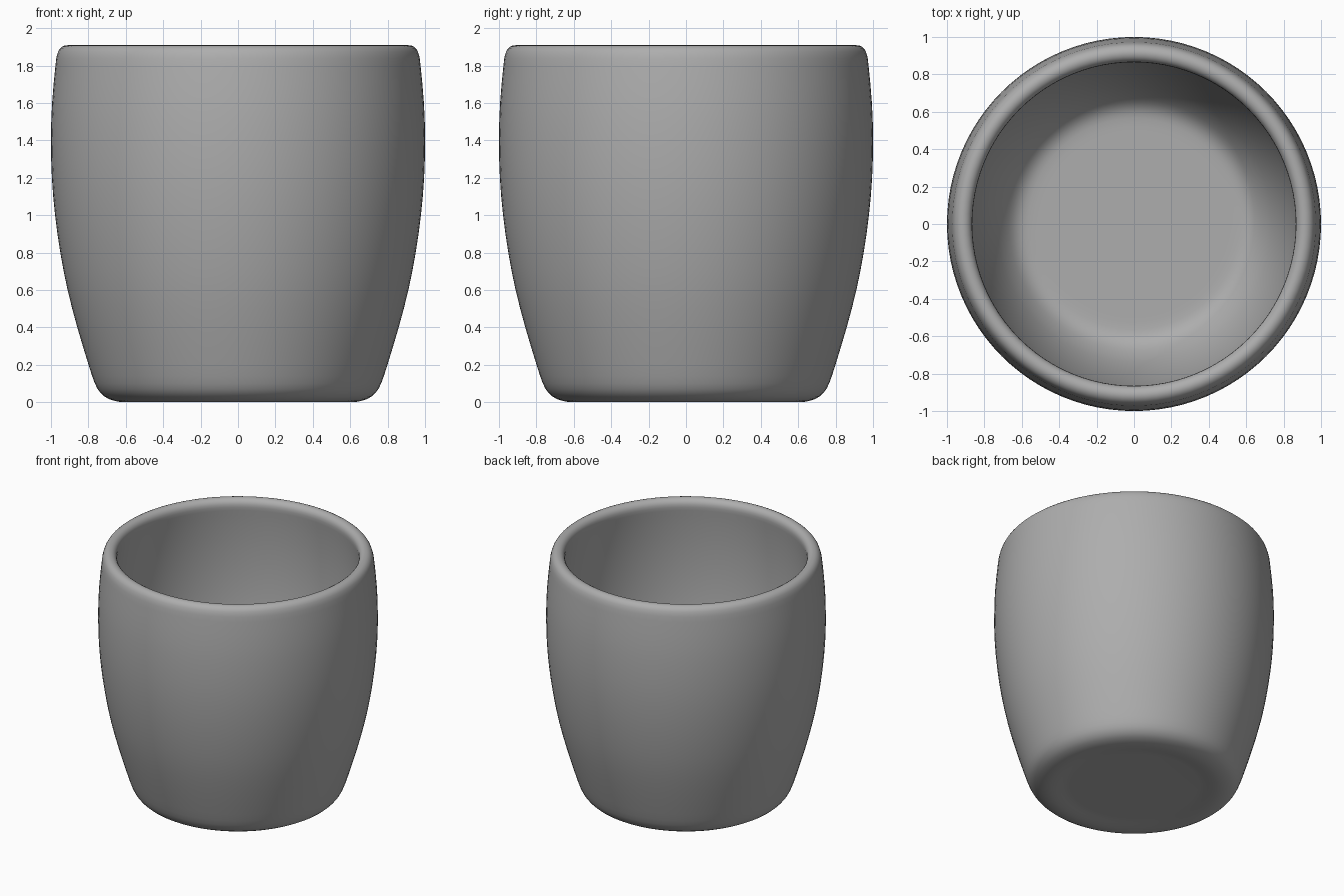
import bpy, bmesh, math
from mathutils import Vector

if "Cube" in bpy.data.objects:
    bpy.data.objects.remove(bpy.data.objects["Cube"])

SEGMENTS = 96

# Half section (radius, height): base, outer wall, rolled rim, inner wall, floor
PROFILE = [
    (0.46, 0.012), (0.50, 0.010), (0.56, 0.002), (0.62, 0.0), (0.69, 0.017),
    (0.735, 0.05), (0.765, 0.10), (0.799, 0.20), (0.859, 0.40), (0.911, 0.60),
    (0.950, 0.80), (0.978, 1.00), (0.995, 1.20), (1.0, 1.40), (0.994, 1.60),
    (0.976, 1.80), (0.968, 1.855), (0.953, 1.89), (0.925, 1.908),
    (0.895, 1.905), (0.873, 1.885), (0.865, 1.85), (0.873, 1.78),
    (0.888, 1.60), (0.894, 1.40), (0.889, 1.20), (0.872, 1.00),
    (0.840, 0.80), (0.790, 0.60), (0.735, 0.455), (0.69, 0.375),
    (0.65, 0.325), (0.61, 0.298), (0.565, 0.287), (0.50, 0.285),
]


def smooth_curve(points, steps=2):
    """Catmull-Rom curve through the profile points."""
    p = [Vector(q) for q in points]
    p = [p[0]] + p + [p[-1]]
    out = []
    for a, b, c, d in zip(p, p[1:], p[2:], p[3:]):
        for i in range(steps):
            t = i / steps
            out.append(0.5 * (2 * b + (c - a) * t
                              + (2 * a - 5 * b + 4 * c - d) * t * t
                              + (3 * b - a - 3 * c + d) * t ** 3))
    return out + [p[-1]]


# Revolve the section around z
bm = bmesh.new()
rings = []
for r, z in smooth_curve(PROFILE):
    rings.append([bm.verts.new((r * math.cos(2 * math.pi * k / SEGMENTS),
                                r * math.sin(2 * math.pi * k / SEGMENTS),
                                max(z, 0.0))) for k in range(SEGMENTS)])
for lo, hi in zip(rings, rings[1:]):
    for k in range(SEGMENTS):
        n = (k + 1) % SEGMENTS
        bm.faces.new((lo[k], lo[n], hi[n], hi[k]))

# Underside and inner floor discs
bm.faces.new(rings[0][::-1])
bm.faces.new(rings[-1])
bmesh.ops.recalc_face_normals(bm, faces=bm.faces[:])
for f in bm.faces:
    f.smooth = True

mesh = bpy.data.meshes.new("cup")
bm.to_mesh(mesh)
bm.free()
cup = bpy.data.objects.new("cup", mesh)
bpy.context.collection.objects.link(cup)

# Plain grey clay
clay = bpy.data.materials.new("grey_clay")
clay.diffuse_color = (0.42, 0.42, 0.42, 1.0)
clay.use_nodes = True
clay.node_tree.nodes["Principled BSDF"].inputs["Base Color"].default_value = clay.diffuse_color
mesh.materials.append(clay)
